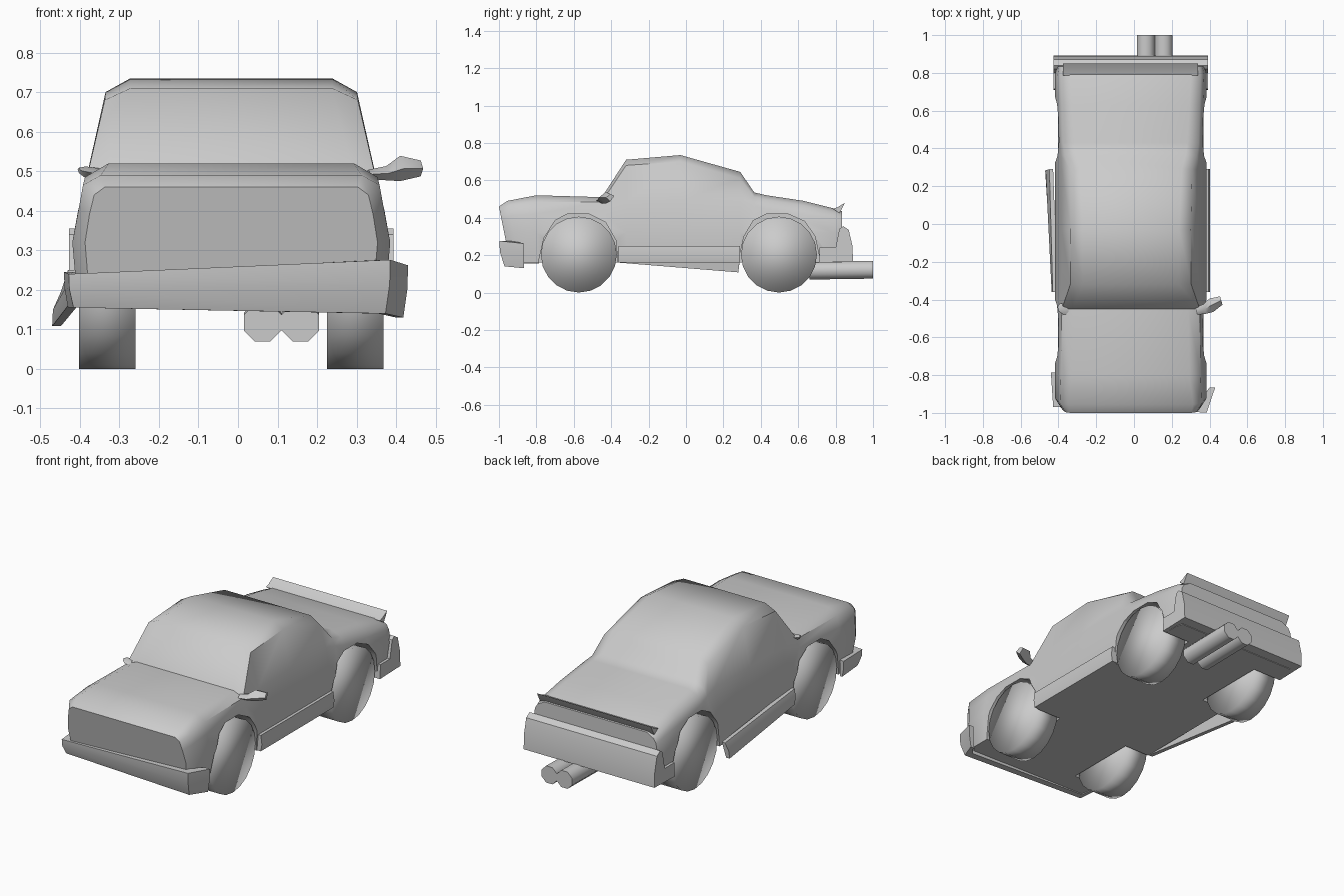
import bpy, bmesh, math

if "Cube" in bpy.data.objects:
    bpy.data.objects.remove(bpy.data.objects["Cube"])

CX = -0.017  # centre line of the body


def finish(name, bm, angle=40):
    bmesh.ops.recalc_face_normals(bm, faces=bm.faces)
    me = bpy.data.meshes.new(name)
    bm.to_mesh(me)
    bm.free()
    ob = bpy.data.objects.new(name, me)
    bpy.context.collection.objects.link(ob)
    if angle:
        smooth(ob, angle)
    return ob


def smooth(ob, angle):
    bpy.ops.object.select_all(action='DESELECT')
    ob.select_set(True)
    bpy.context.view_layer.objects.active = ob
    bpy.ops.object.shade_smooth_by_angle(angle=math.radians(angle))


def loft(name, rings, angle=40):
    """Skin a row of closed rings and cap both ends."""
    bm = bmesh.new()
    vs = [[bm.verts.new(p) for p in r] for r in rings]
    n = len(vs[0])
    for a, b in zip(vs, vs[1:]):
        for i in range(n):
            j = (i + 1) % n
            bm.faces.new((a[i], a[j], b[j], b[i]))
    bm.faces.new(vs[0])
    bm.faces.new(vs[-1][::-1])
    return finish(name, bm, angle)


def extrude_x(name, profile, x0, x1, angle=40):
    """Extrude a (y, z) side profile across x."""
    return loft(name, [[(x, y, z) for y, z in profile] for x in (x0, x1)], angle)


# Body shell: y, lower scale, belt z, shoulder z, top z, shoulder width, top width
stations = [
    (-1.00, .92, .39, .44, .46, .365, .32),
    (-.955, 1, .41, .465, .49, .375, .33),
    (-.80, 1, .42, .485, .52, .37, .31),
    (-.45, 1, .44, .485, .51, .365, .305),
    (-.32, 1, .485, .68, .71, .32, .255),
    (-.03, 1, .49, .70, .735, .318, .255),
    (.29, 1, .49, .61, .645, .325, .27),
    (.365, 1, .47, .51, .535, .35, .29),
    (.43, 1, .45, .495, .52, .36, .30),
    (.63, 1, .42, .465, .49, .365, .31),
    (.79, 1, .40, .43, .45, .37, .32),
    (.835, .97, .385, .41, .435, .365, .32),
]
rings = []
for y, k, zb, zs, zt, ws, wt in stations:
    half = [(.388 * k, .16), (.402 * k, .32),
            ((.365 + (.49 - zb) * .25) * k, zb), (ws * min(1, k + .03), zs), (wt, zt)]
    lean = .2 if y < -.95 else 0
    ring = [(CX + w, y + (zt - z) * lean, z) for w, z in half]
    rings.append(ring + [(2 * CX - x, yy, z) for x, yy, z in reversed(ring)])
body = loft("body_shell", rings, 0)

# Wheel arches cut into the body
arches = [
    [(-.79, .10), (-.785, .18), (-.76, .29), (-.70, .385), (-.635, .42),
     (-.52, .42), (-.43, .375), (-.375, .28), (-.365, .16), (-.365, .10)],
    [(.275, .10), (.28, .17), (.31, .30), (.36, .385), (.43, .42),
     (.545, .42), (.635, .38), (.69, .30), (.715, .18), (.72, .10)],
]
for profile in arches:
    for s in (-1, 1):
        cutter = extrude_x("arch_cutter", profile, CX + s * .23, CX + s * .6, 0)
        cutter.hide_render = True
        mod = body.modifiers.new("arch", 'BOOLEAN')
        mod.object = cutter
        mod.solver = 'EXACT'
        bpy.context.view_layer.objects.active = body
        bpy.ops.object.modifier_apply(modifier=mod.name)
        bpy.data.objects.remove(cutter)
smooth(body, 50)

# Wheels
for end, y in (("front", -.573), ("rear", .497)):
    for side, s in (("left", -1), ("right", 1)):
        bpy.ops.mesh.primitive_cylinder_add(
            vertices=20, radius=.203, depth=.143,
            location=(CX + s * .314, y, .203), rotation=(0, math.pi / 2, 0))
        wheel = bpy.context.object
        wheel.name = f"{end}_{side}_wheel"
        bpy.ops.object.shade_smooth()

# Front bumper, knocked askew: x, y, bottom z, top z, inward dx, inward dy
rings = []
for x, y, zb, zt, dx, dy in [
        (-.44, -.785, .155, .245, .025, 0), (-.428, -.968, .155, .24, .03, .06),
        (.385, -.998, .14, .276, -.03, .07), (.43, -.865, .13, .262, -.03, 0)]:
    h = zt - zb
    rings.append([(x + dx * f, y + dy * f, z) for f, z in
                  ((0, zt), (.05, zt - h * .45), (.4, zb), (1, zb), (1, zt))])
loft("front_bumper", rings)

# Rear bumper
extrude_x("rear_bumper", [(.71, .16), (.715, .24), (.80, .24), (.82, .34), (.84, .355),
                          (.87, .335), (.89, .25), (.893, .165)], -.427, .393)

# Boot lip spoiler
extrude_x("rear_spoiler", [(.785, .448), (.81, .456), (.85, .48), (.835, .45), (.82, .425)],
          -.375, .34)

# Side skirts: right one fitted, left one hanging loose at the back
loft("right_skirt", [[(.36, y, .16), (.395, y, .16), (.402, y, .20), (.395, y, .25), (.36, y, .25)]
                     for y in (-.36, .29)])
loft("left_skirt", [
    [(-.405, -.36, .16), (-.43, -.36, .16), (-.436, -.36, .205), (-.43, -.36, .25), (-.405, -.36, .25)],
    [(-.448, .28, .108), (-.47, .28, .108), (-.468, .285, .15), (-.448, .29, .195), (-.428, .29, .195)]])

# Twin exhaust pipes
for i, x in enumerate((.0625, .1575)):
    r = .0475 / math.cos(math.pi / 8)
    loft(f"exhaust_pipe_{i + 1}", [
        [(x + r * math.cos(a), y, z + r * math.sin(a))
         for a in [math.pi / 8 + j * math.pi / 4 for j in range(8)]]
        for y, z in ((.66, .117), (1.0, .122))], 50)

# Right door mirror and the broken left stub: x, y, z, half depth, half height
def mirror_part(name, sections):
    loft(name, [[(x + d * .3, y - d, z), (x, y, z + h), (x - d * .3, y + d, z + h * .5), (x, y, z - h)]
                for x, y, z, d, h in sections], 50)


mirror_part("right_mirror", [(.33, -.46, .492, .02, .012), (.375, -.45, .495, .025, .018),
                             (.41, -.43, .507, .035, .032), (.462, -.405, .507, .022, .02)])
mirror_part("left_mirror_stub", [(-.35, -.45, .492, .03, .015), (-.385, -.45, .497, .028, .015),
                                 (-.402, -.45, .502, .012, .007)])
